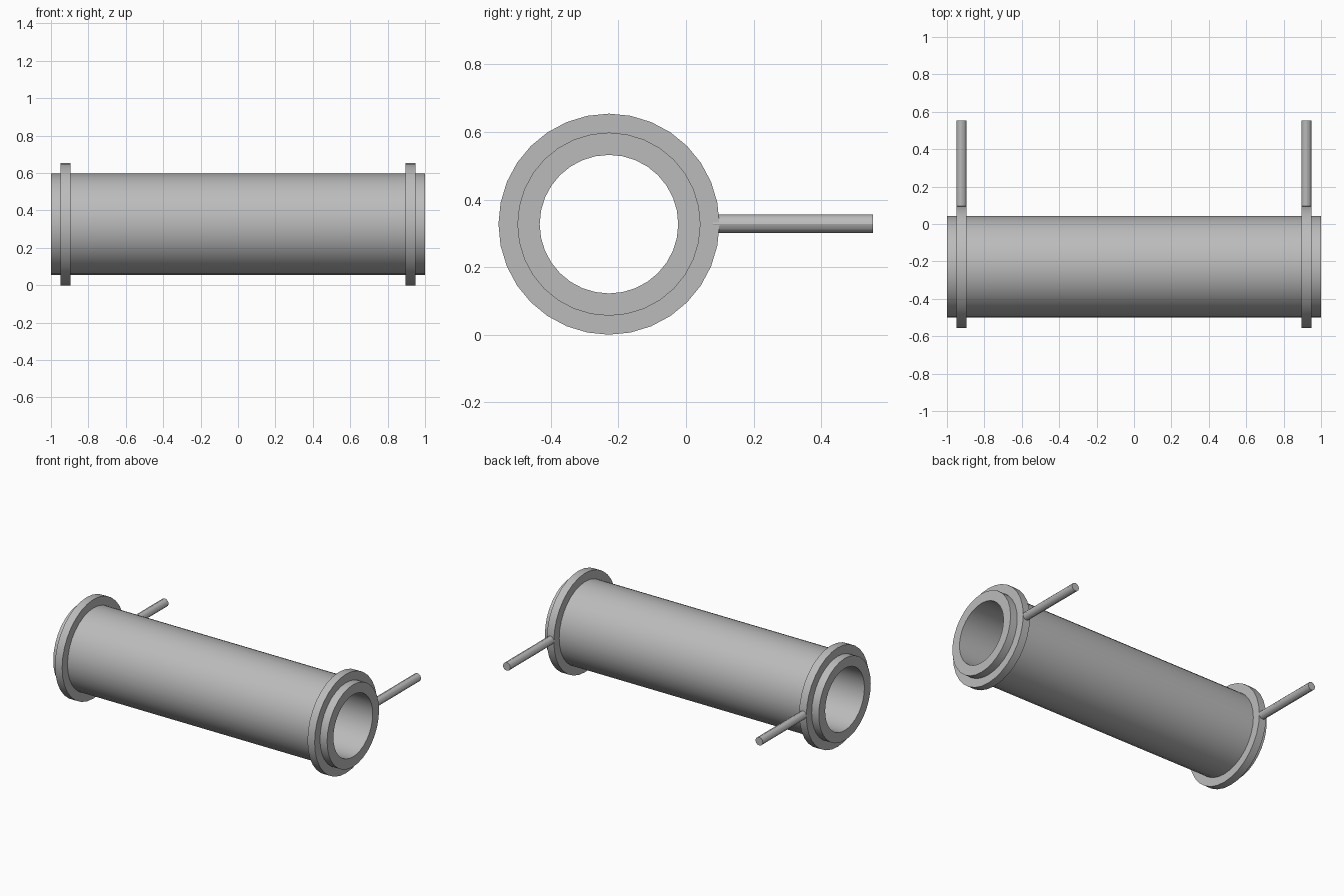
import bpy, bmesh, math
from mathutils import Matrix

if "Cube" in bpy.data.objects:
    bpy.data.objects.remove(bpy.data.objects["Cube"], do_unlink=True)

CY, CZ = -0.228, 0.327      # axis of the tube
SIDES = 32

grey = bpy.data.materials.new("plain grey")
grey.use_nodes = True
colour = (0.5, 0.5, 0.5, 1)
grey.diffuse_color = colour
grey.node_tree.nodes["Principled BSDF"].inputs["Base Color"].default_value = colour


def finish(name, bm):
    bmesh.ops.recalc_face_normals(bm, faces=bm.faces)
    mesh = bpy.data.meshes.new(name)
    bm.to_mesh(mesh)
    bm.free()
    mesh.materials.append(grey)
    obj = bpy.data.objects.new(name, mesh)
    bpy.context.collection.objects.link(obj)
    bpy.ops.object.select_all(action='DESELECT')
    obj.select_set(True)
    bpy.context.view_layer.objects.active = obj
    bpy.ops.object.shade_smooth_by_angle(angle=math.radians(30))
    return obj


def hollow_ring(name, x0, x1, outer, inner):
    """Rectangular section swept around the x axis of the tube."""
    bm = bmesh.new()
    section = [(x0, inner), (x1, inner), (x1, outer), (x0, outer)]
    loops = []
    for i in range(SIDES):
        a = 2 * math.pi * i / SIDES
        loops.append([bm.verts.new((x, CY + r * math.sin(a), CZ + r * math.cos(a)))
                      for x, r in section])
    for i in range(SIDES):
        a, b = loops[i], loops[(i + 1) % SIDES]
        for j in range(4):
            k = (j + 1) % 4
            bm.faces.new((a[j], a[k], b[k], b[j]))
    return finish(name, bm)


def rod(name, x, y0, y1, radius):
    bm = bmesh.new()
    place = Matrix.Translation((x, (y0 + y1) / 2, CZ + 0.001)) @ Matrix.Rotation(math.pi / 2, 4, 'X')
    bmesh.ops.create_cone(bm, cap_ends=True, segments=12, radius1=radius,
                          radius2=radius, depth=y1 - y0, matrix=place)
    return finish(name, bm)


# Main tube
hollow_ring("tube", -1, 1, 0.271, 0.205)

# Collar and rear rod at each end
for side, s in (("left", 1), ("right", -1)):
    x = s * 0.922
    hollow_ring(side + "_collar", x - 0.026, x + 0.026, 0.327, 0.268)
    rod(side + "_rod", x, 0.08, 0.554, 0.027)
